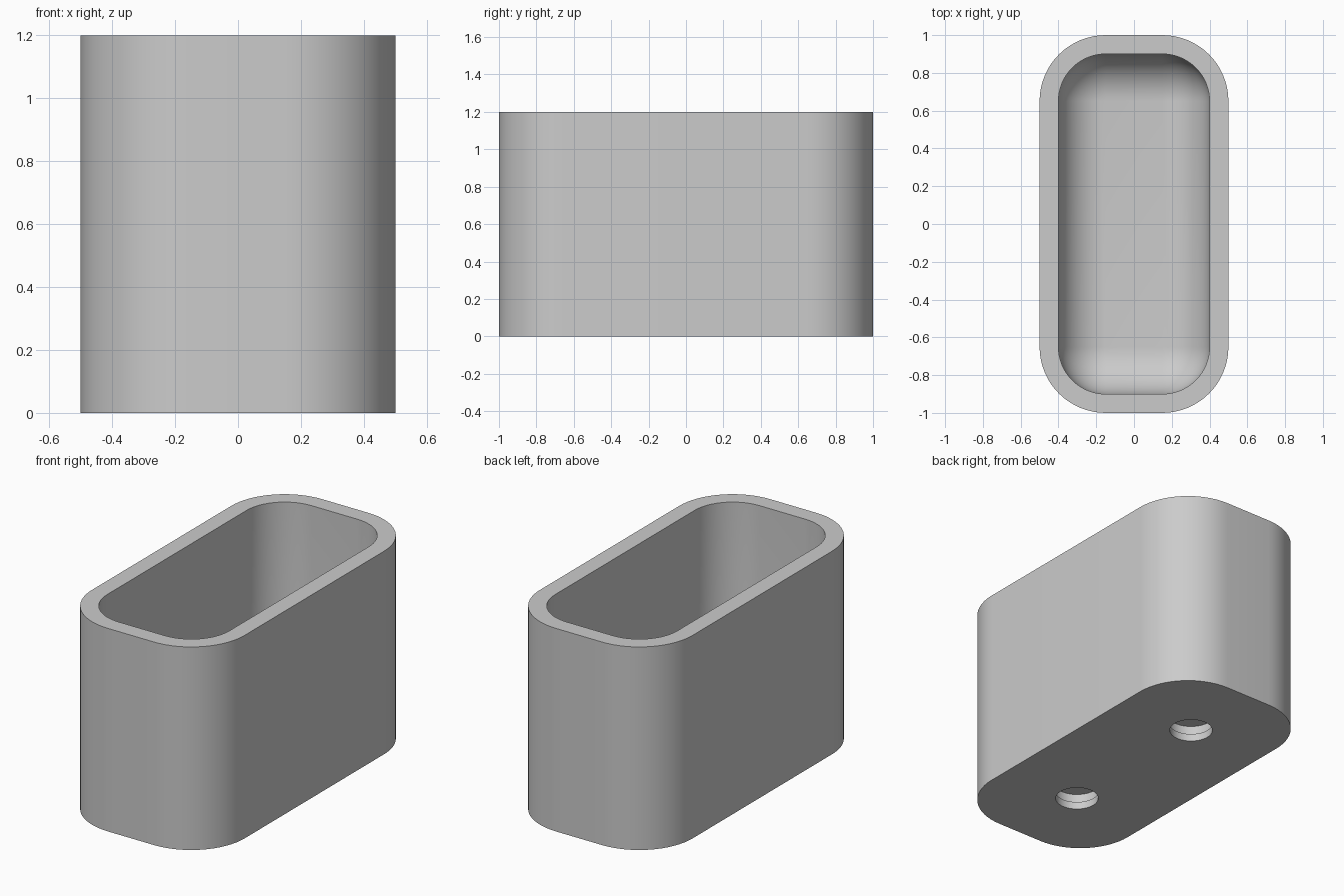
import bpy, bmesh, math

if "Cube" in bpy.data.objects:
    bpy.data.objects.remove(bpy.data.objects["Cube"])

SEG = 16  # segments per rounded corner

grey = bpy.data.materials.new("light_grey")
grey.diffuse_color = (0.6, 0.6, 0.6, 1)
grey.use_nodes = True
grey.node_tree.nodes["Principled BSDF"].inputs["Base Color"].default_value = grey.diffuse_color


def ring(bm, half_x, half_y, radius, z):
    """Rounded rectangle of vertices at height z."""
    verts = []
    for k, (sx, sy) in enumerate([(1, 1), (-1, 1), (-1, -1), (1, -1)]):
        for i in range(SEG + 1):
            a = (k + i / SEG) * math.pi / 2
            verts.append(bm.verts.new((sx * (half_x - radius) + radius * math.cos(a),
                                       sy * (half_y - radius) + radius * math.sin(a), z)))
    return verts


def stack(bm, rings):
    """Skin successive rings and cap both ends."""
    for a, b in zip(rings, rings[1:]):
        n = len(a)
        for i in range(n):
            j = (i + 1) % n
            bm.faces.new((a[i], a[j], b[j], b[i]))
    bm.faces.new(rings[0][::-1])
    bm.faces.new(rings[-1])
    bmesh.ops.remove_doubles(bm, verts=bm.verts[:], dist=1e-5)
    bmesh.ops.recalc_face_normals(bm, faces=bm.faces[:])


def finish(bm, name):
    mesh = bpy.data.meshes.new(name)
    bm.to_mesh(mesh)
    bm.free()
    mesh.materials.append(grey)
    obj = bpy.data.objects.new(name, mesh)
    bpy.context.collection.objects.link(obj)
    return obj


# Body: outer wall, rim, inner wall, then a rounded transition to the floor
WALL, FLOOR, FILLET, TOP = 0.1, 0.2, 0.25, 1.2
bm = bmesh.new()
rings = [ring(bm, 0.5, 1, 0.35, 0), ring(bm, 0.5, 1, 0.35, TOP),
         ring(bm, 0.5 - WALL, 1 - WALL, 0.25, TOP)]
for i in range(13):
    a = i / 12 * math.pi / 2
    inset = FILLET * (1 - math.cos(a))
    rings.append(ring(bm, 0.4 - inset, 0.9 - inset, max(0.25 - inset, 0),
                      FLOOR + FILLET * (1 - math.sin(a))))
stack(bm, rings)
body = finish(bm, "open_box_body")

# Two blind holes in the underside, slightly wider behind a short lip
for y in (-0.5, 0.5):
    bm = bmesh.new()
    stack(bm, [ring(bm, r, r, r, z) for r, z in
               [(0.12, -0.05), (0.12, 0.045), (0.13, 0.045), (0.13, 0.1)]])
    cutter = finish(bm, "hole_cutter")
    cutter.location.y = y
    cutter.hide_render = True
    mod = body.modifiers.new("hole", 'BOOLEAN')
    mod.operation = 'DIFFERENCE'
    mod.solver = 'EXACT'
    mod.object = cutter
    bpy.context.view_layer.objects.active = body
    bpy.context.view_layer.update()
    bpy.ops.object.modifier_apply(modifier=mod.name)
    bpy.data.objects.remove(cutter)

# Smooth curved walls, crisp rims
bpy.ops.object.select_all(action='DESELECT')
body.select_set(True)
bpy.context.view_layer.objects.active = body
bpy.ops.object.shade_smooth_by_angle(angle=math.radians(30))
